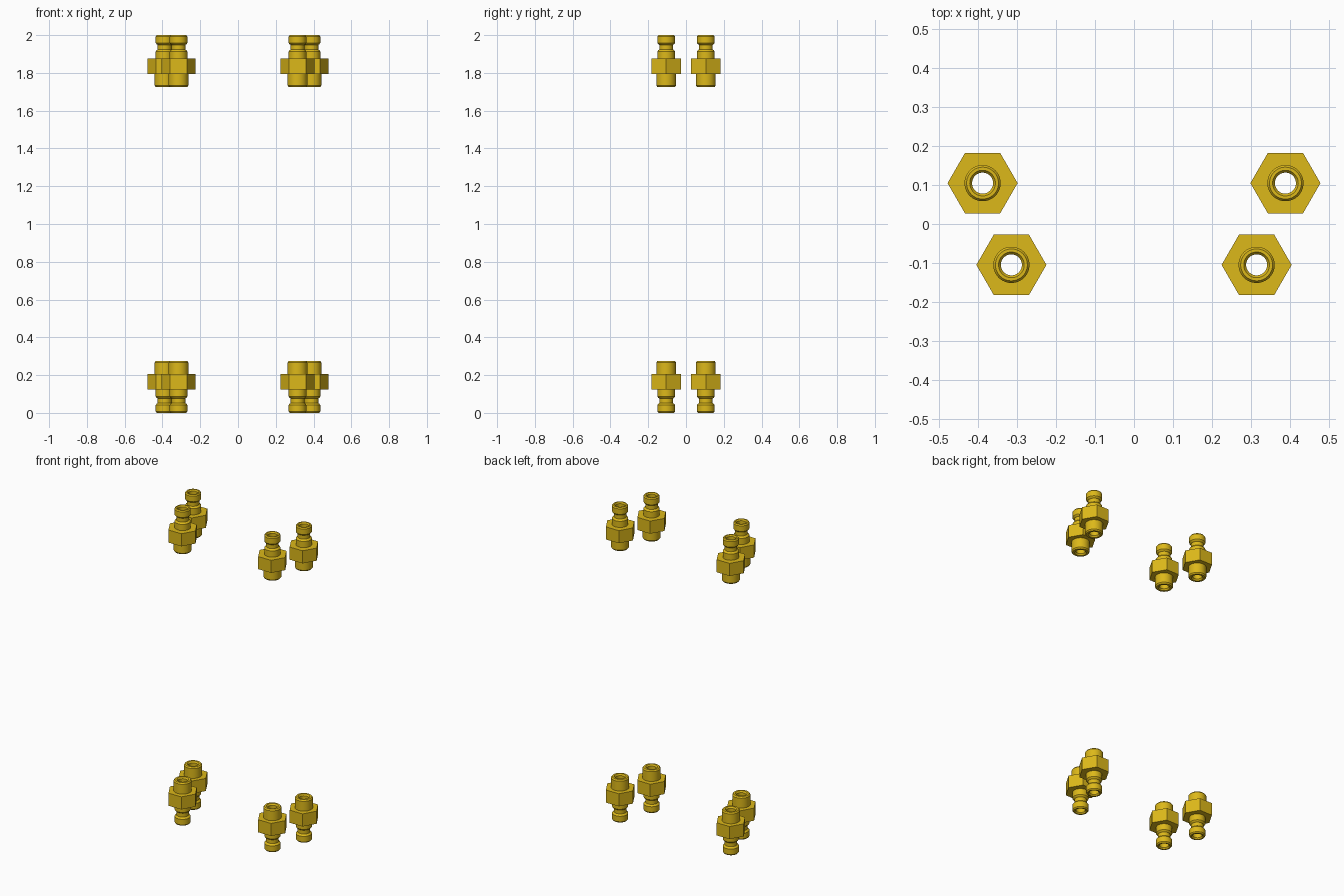
import bpy, bmesh, math

if "Cube" in bpy.data.objects:
    bpy.data.objects.remove(bpy.data.objects["Cube"])

brass = bpy.data.materials.new("brass")
brass.diffuse_color = (0.72, 0.48, 0.01, 1)
brass.use_nodes = True
brass.node_tree.nodes["Principled BSDF"].inputs["Base Color"].default_value = brass.diffuse_color

# closed half-section of a lower fitting (radius, z), bore first
BORE = 0.027
PROFILE = [
    (BORE, 0.008), (0.033, 0.0), (0.041, 0.0), (0.0465, 0.007), (0.0465, 0.042),
    (0.042, 0.048), (0.036, 0.052), (0.036, 0.076), (0.042, 0.080),
    (0.0465, 0.086), (0.0465, 0.125),
    ("hex", 0.125), ("hex", 0.205),
    (0.052, 0.205), (0.052, 0.267), (0.046, 0.275), (0.034, 0.275), (BORE, 0.266),
]
SEGMENTS = 48
HEX_RADIUS = 0.09


def ring_radius(r, angle):
    """Circle radius, or the distance to a hexagon side at this angle."""
    if r != "hex":
        return r
    local = angle % (math.pi / 3) - math.pi / 6
    return HEX_RADIUS * math.cos(math.pi / 6) / math.cos(local)


def fitting(name, x, y, upper):
    bm = bmesh.new()
    rings = []
    for r, z in PROFILE:
        ring = []
        for i in range(SEGMENTS):
            a = 2 * math.pi * i / SEGMENTS
            d = ring_radius(r, a)
            ring.append(bm.verts.new((d * math.cos(a), d * math.sin(a), 2 - z if upper else z)))
        rings.append(ring)
    for k, lower in enumerate(rings):
        above = rings[(k + 1) % len(rings)]
        for i in range(SEGMENTS):
            j = (i + 1) % SEGMENTS
            bm.faces.new((lower[i], lower[j], above[j], above[i]))
    bmesh.ops.recalc_face_normals(bm, faces=bm.faces)
    mesh = bpy.data.meshes.new(name)
    bm.to_mesh(mesh)
    bm.free()
    mesh.materials.append(brass)
    obj = bpy.data.objects.new(name, mesh)
    obj.location = (x, y, 0)
    bpy.context.collection.objects.link(obj)
    bpy.ops.object.select_all(action='DESELECT')
    obj.select_set(True)
    bpy.context.view_layer.objects.active = obj
    bpy.ops.object.shade_smooth_by_angle(angle=math.radians(30))


# four fittings at the bottom, four flipped ones at the top
for level in ("lower", "upper"):
    for side, s in (("left", -1), ("right", 1)):
        fitting(f"{level}_back_{side}_fitting", s * 0.389, 0.105, level == "upper")
        fitting(f"{level}_front_{side}_fitting", s * 0.315, -0.105, level == "upper")
